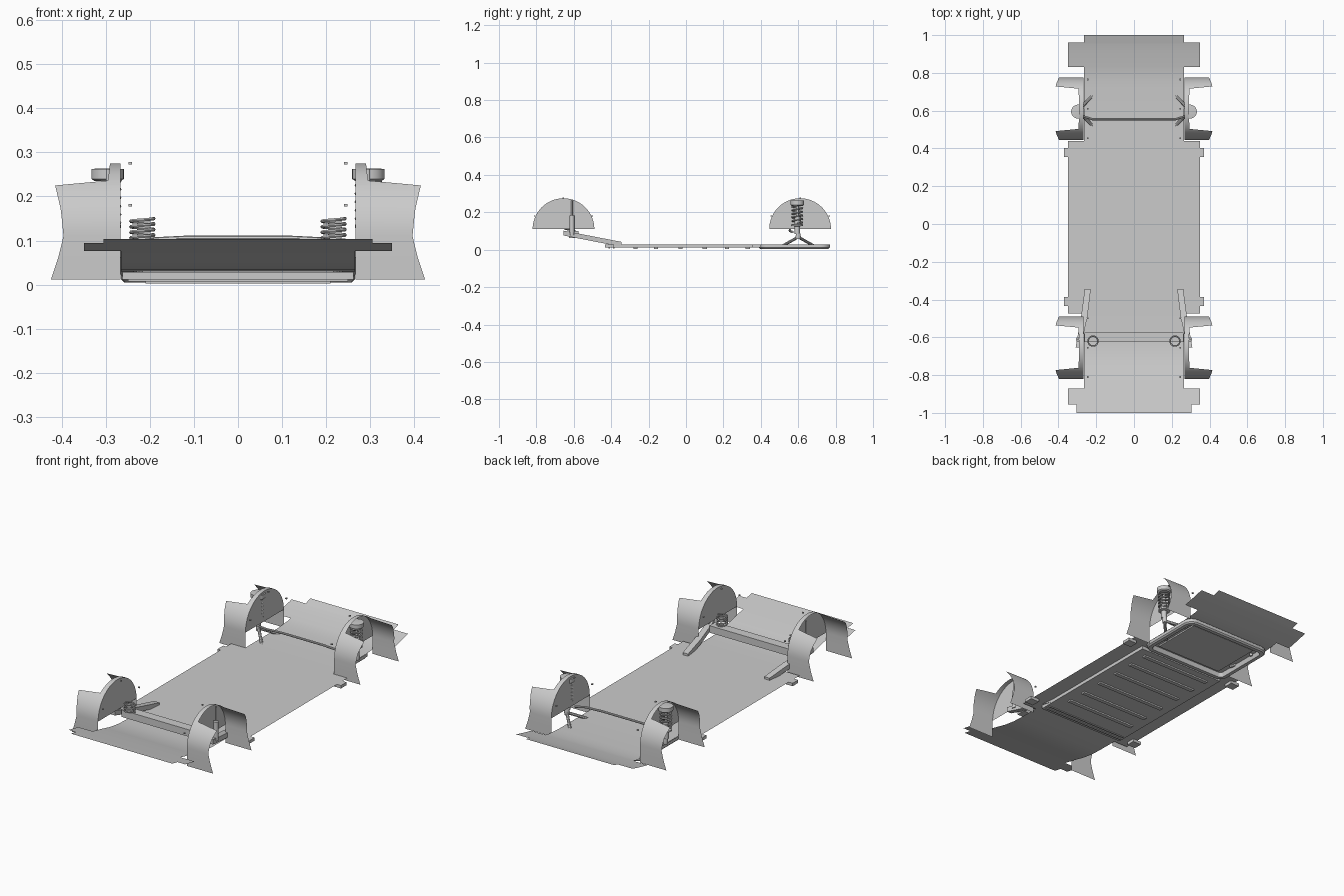
import bpy, bmesh, math
from mathutils import Vector

if "Cube" in bpy.data.objects:
    bpy.data.objects.remove(bpy.data.objects["Cube"])


def mesh_object(name, verts, faces, smooth=False):
    me = bpy.data.meshes.new(name)
    me.from_pydata(verts, [], faces)
    ob = bpy.data.objects.new(name, me)
    bpy.context.collection.objects.link(ob)
    bm = bmesh.new()
    bm.from_mesh(me)
    loose = [v for v in bm.verts if not v.link_faces]
    bmesh.ops.delete(bm, geom=loose, context='VERTS')
    bmesh.ops.recalc_face_normals(bm, faces=bm.faces)
    bm.to_mesh(me)
    bm.free()
    if smooth:
        bpy.ops.object.select_all(action='DESELECT')
        ob.select_set(True)
        bpy.context.view_layer.objects.active = ob
        bpy.ops.object.shade_smooth_by_angle(angle=math.radians(35))
    return ob


def loft(name, rings, closed_rings=True, caps=True, smooth=False):
    n = len(rings[0])
    verts = [p for r in rings for p in r]
    faces = []
    for i in range(len(rings) - 1):
        for j in range(n if closed_rings else n - 1):
            k = (j + 1) % n
            faces.append((i*n + j, i*n + k, (i+1)*n + k, (i+1)*n + j))
    if caps:
        faces += [tuple(range(n)), tuple(range((len(rings)-1)*n, len(rings)*n))]
    return mesh_object(name, verts, faces, smooth)


def box(name, x0, x1, y0, y1, z0, z1):
    rect = [(x0, y0), (x1, y0), (x1, y1), (x0, y1)]
    return loft(name, [[(x, y, z) for x, y in rect] for z in (z0, z1)])


def turned(name, x, y, profile, n=24):
    rings = [[(x + r*math.cos(2*math.pi*i/n), y + r*math.sin(2*math.pi*i/n), z)
              for i in range(n)] for r, z in profile]
    return loft(name, rings, smooth=True)


def tube(name, pts, r, n=8):
    pts = [Vector(p) for p in pts]
    rings = []
    for i, p in enumerate(pts):
        d = (pts[min(i+1, len(pts)-1)] - pts[max(i-1, 0)]).normalized()
        side = d.cross(Vector((0, 0, 1))).normalized()
        up = side.cross(d)
        rings.append([p + r*(math.cos(2*math.pi*k/n)*side + math.sin(2*math.pi*k/n)*up)
                      for k in range(n)])
    return loft(name, rings, smooth=True)


def spring(name, x, y, z0, z1, r, turns, wire):
    m = turns * 20
    tube(name, [(x + r*math.cos(2*math.pi*i/20), y + r*math.sin(2*math.pi*i/20),
                 z0 + (z1 - z0)*i/m) for i in range(m + 1)], wire, 6)


def lerp(table, t):
    for (a, va), (b, vb) in zip(table, table[1:]):
        if t <= b:
            return va + (vb - va)*max(0, t - a)/(b - a)
    return table[-1][1]


# Floor sheet: stepped plan outline, swept up at both ends
Z = [(-1, .103), (-.9, .083), (-.8, .062), (-.72, .043), (-.65, .033), (-.58, .03),
     (.72, .03), (.8, .036), (.87, .05), (.95, .069), (1, .085)]
W = [(-.955, .305), (-.87, .35), (-.475, .265), (.44, .35), (.83, .265), (.96, .35), (1, .265)]
ys = sorted({y for y, _ in Z} | {y for y, _ in W} | {-.76, -.685, -.615, .76, .91})
xs = [-.35, -.305, -.265, 0, .265, .305, .35]
verts = [(x, y, lerp(Z, y)) for y in ys for x in xs]
faces = []
for i in range(len(ys) - 1):
    width = next(w for y, w in W if (ys[i] + ys[i+1])/2 < y)
    for j in range(6):
        if abs(xs[j] + xs[j+1])/2 < width:
            a = i*7 + j
            faces.append((a, a + 1, a + 8, a + 7))
mesh_object("floor_panel", verts, faces, True)

# Underbody tray with cross ribs
box("underbody_tray", -.262, .262, -.43, .38, .011, .029)
for y in (-.27, -.16, -.03, .1, .22, .33):
    box("tray_rib", -.21, .21, y - .011, y + .011, .003, .012)
for y in (-.41, -.385):
    box("tray_end_rib", -.25, .25, y - .004, y + .004, .007, .012)


# Rounded subframe ring below the +y axle
def rounded(inset, z, hx=.265, hy=.19, r=.05, cy=.58):
    out = []
    for q, (sx, sy) in enumerate([(1, 1), (-1, 1), (-1, -1), (1, -1)]):
        for k in range(6):
            a = math.pi/2*(q + k/5)
            rr = r - inset
            out.append((sx*(hx - r) + rr*math.cos(a), cy + sy*(hy - r) + rr*math.sin(a), z))
    return out


loft("subframe_ring", [rounded(0, .029), rounded(0, .012), rounded(.007, .005),
                       rounded(.027, .005), rounded(.033, .029)], caps=False, smooth=True)
box("subframe_plate", -.2, .2, .44, .72, .021, .029)

# Anti-roll bar and axle beam
tube("anti_roll_bar", [(-.27, .57, .095), (-.22, .555, .1), (-.12, .555, .105),
                       (.12, .555, .105), (.22, .555, .1), (.27, .57, .095)], .006)
box("axle_beam", -.262, .262, -.625, -.575, .062, .1)

# Wheel-arch outer edge as a function of height
EDGE = [(.01, .425), (.1, .395), (.17, .402), (.225, .415), (.236, .295), (.28, .29)]
R, ZC = .165, .11
ANG = sorted({math.pi*i/32 for i in range(33)} |
             {a for z in (.225, .236) for t in [math.asin((z - ZC)/R)] for a in (t, math.pi - t)})

for s in (1, -1):
    for cy in (.61, -.655):
        # Arch liner with vertical legs, inner wall, and fixing studs
        path = [(cy + R, .012), (cy + R, .06)]
        path += [(cy + R*math.cos(a), ZC + R*math.sin(a)) for a in ANG]
        path += [(cy - R, .06), (cy - R, .012)]
        loft("arch_liner", [[(s*.267, y, z), (s*lerp(EDGE, z), y, z)] for y, z in path],
             closed_rings=False, caps=False, smooth=True)
        arc = path[2:-2]
        mesh_object("arch_inner_wall", [(s*.267, y, z) for y, z in arc], [tuple(range(len(arc)))])
        for dy, z in ((-.155, .18), (0, .275), (.155, .18)):
            box("arch_stud", s*.245 - .004, s*.245 + .004, cy + dy - .004, cy + dy + .004,
                z - .003, z + .003)

    # Strut with coil spring and wishbone at the +y axle
    sx, sy = s*.296, .595
    turned("strut_top", sx, sy, [(.03, .235), (.037, .24), (.037, .262), (.02, .264)])
    turned("strut_body", sx, sy, [(.015, .085), (.015, .125), (.03, .128), (.03, .136),
                                  (.016, .138), (.016, .175), (.008, .178), (.008, .237)])
    spring("strut_spring", sx, sy, .14, .235, .027, 5, .0045)
    for y in (.515, .685):
        tube("wishbone_arm", [(s*.215, y, .02), (sx, .6, .068)], .008)
    turned("ball_joint", sx, .6, [(.012, .056), (.014, .07), (.012, .088)], 12)

    # Trailing arm, coil spring and damper at the -y axle
    arm = [(.245, -.345, .03, .016), (.262, -.48, .056, .017), (.295, -.655, .09, .014)]
    loft("trailing_arm", [[(s*(x - w), y, z - .014), (s*(x + w), y, z - .014),
                           (s*(x + w), y, z + .012), (s*(x - w), y, z + .012)]
                          for x, y, z, w in arm])
    spring("axle_spring", s*.217, -.62, .1, .15, .026, 4, .004)
    turned("damper", s*.295, -.61, [(.013, .08), (.013, .182), (.005, .184), (.005, .262)], 16)

    # Jacking tabs on the sills
    for y in (.378, -.41):
        box("jacking_tab", s*.345 - .026, s*.345 + .026, y - .024, y + .024, .012, .028)
